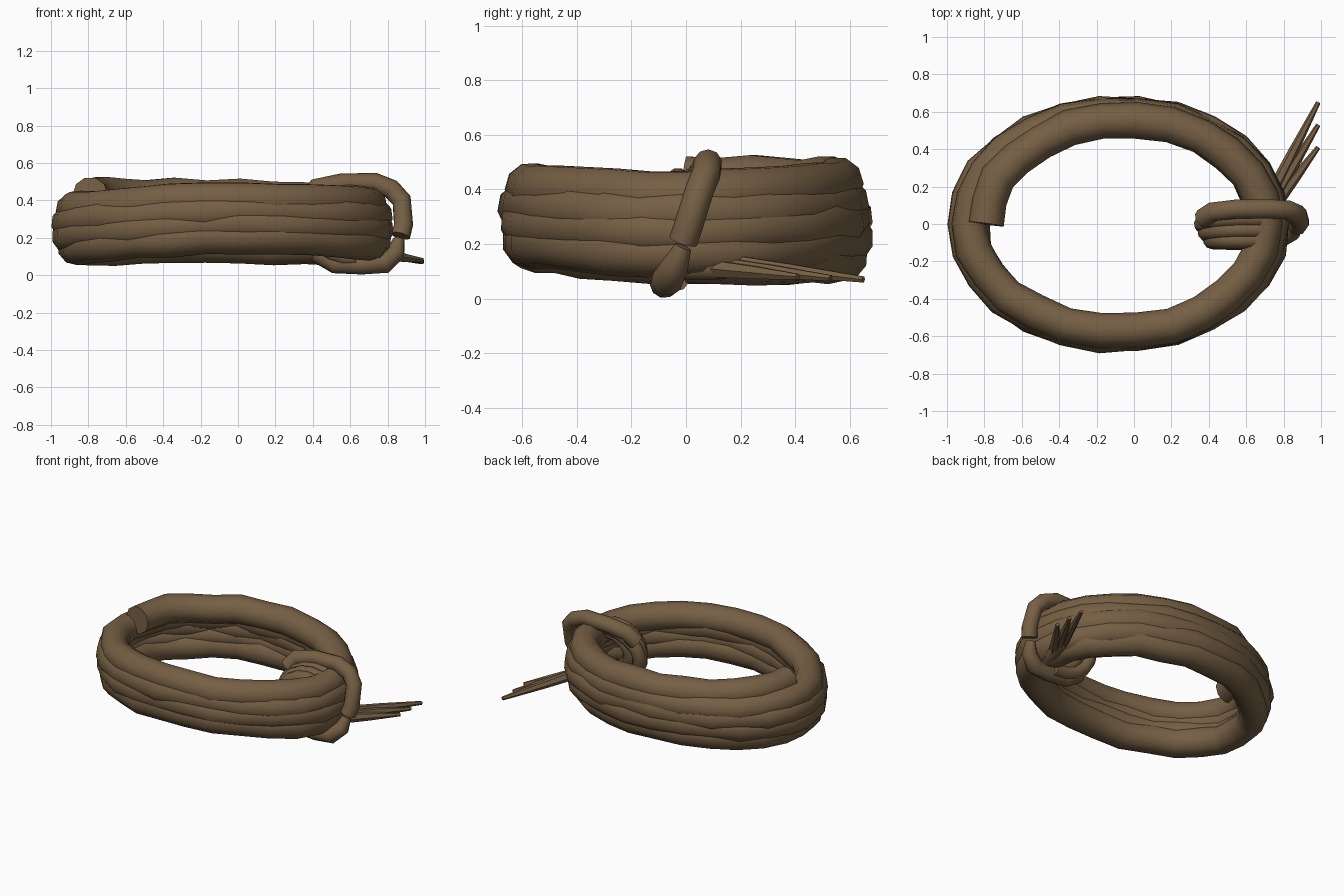
import bpy
import math
import random
from mathutils import Vector

random.seed(4)
if "Cube" in bpy.data.objects:
    bpy.data.objects.remove(bpy.data.objects["Cube"], do_unlink=True)

hemp = bpy.data.materials.new("rope_brown")
hemp.use_nodes = True
colour = (0.18, 0.115, 0.058, 1)
hemp.diffuse_color = colour
hemp.node_tree.nodes["Principled BSDF"].inputs["Base Color"].default_value = colour


def tube(name, points, radius, radii=None, sides=3, angle=50):
    """Sweep a round rope section along a path and turn it into a mesh."""
    curve = bpy.data.curves.new(name, "CURVE")
    curve.dimensions = "3D"
    curve.bevel_depth = radius
    curve.bevel_resolution = sides
    curve.use_fill_caps = True
    spline = curve.splines.new("POLY")
    spline.points.add(len(points) - 1)
    for i, p in enumerate(points):
        spline.points[i].co = (*p, 1)
        spline.points[i].radius = radii[i] if radii else 1
    obj = bpy.data.objects.new(name, curve)
    bpy.context.collection.objects.link(obj)
    bpy.ops.object.select_all(action="DESELECT")
    obj.select_set(True)
    bpy.context.view_layer.objects.active = obj
    bpy.ops.object.convert(target="MESH")
    obj = bpy.context.object
    obj.name = name
    obj.data.materials.clear()
    obj.data.materials.append(hemp)
    bpy.ops.object.shade_smooth_by_angle(angle=math.radians(angle))


# Main coil: a descending oval helix, bulging at mid height and sagging at both ends
turns, per_turn = 4.5, 26
path, radii = [], []
for i in range(int(turns * per_turn) + 1):
    t = i / per_turn
    angle = math.pi - t * math.tau
    z = 0.437 - 0.066 * t
    bulge = max(0, 1 - ((z - 0.28) / 0.14) ** 2)
    off = random.uniform(-0.008, 0.008) - 0.05 * max(0, 1 - 3 * t)
    sag = 0.03 * min(1, 2 * t) * math.cos(angle) ** 2 - 0.015 * max(0, -math.sin(angle))
    path.append((-0.08 + (0.765 + 0.06 * bulge + off) * math.cos(angle),
                 (0.565 + 0.028 * bulge + off) * math.sin(angle),
                 max(0.15, z - sag) + random.uniform(-0.008, 0.008)))
    radii.append(random.uniform(0.96, 1.03))
tube("coiled_rope", path, 0.096, radii)

# Binding strand: over the top, down the outside and under the coil
binding = [(0.37, 0.03, 0.40), (0.42, 0.065, 0.465), (0.55, 0.08, 0.49),
           (0.73, 0.08, 0.495), (0.82, 0.075, 0.46), (0.875, 0.05, 0.40),
           (0.885, 0.01, 0.27), (0.87, -0.01, 0.21)]
tube("binding_strand", binding, 0.053)
under = [(0.86, -0.01, 0.19), (0.845, -0.04, 0.12), (0.78, -0.07, 0.065),
         (0.66, -0.08, 0.055), (0.52, -0.07, 0.06), (0.42, -0.05, 0.12)]
tube("binding_under_strand", under, 0.053, [0.6, 0.95, 1.1, 1, 1, 1])

# Inner wraps: nested loops hugging the inside of the coil, gathered underneath
for k, (reach, side) in enumerate([(0.235, 0.03), (0.215, -0.03), (0.185, -0.085),
                                   (0.15, 0.01), (0.12, -0.05)]):
    loop = []
    for j in range(11):
        a = math.radians(70 + j * 21)
        up = 0.5 + 0.5 * math.sin(a)
        rise = 0.17 if a < math.pi else 0.2
        loop.append((0.60 + reach * math.cos(a),
                     side * up + (side * 0.5 - 0.05) * (1 - up),
                     0.27 + rise * (reach / 0.235) ** 0.5 * math.sin(a)))
    tube("inner_wrap_%d" % (k + 1), loop, 0.046)

# Frayed end: short stub splitting into tapered fibres
tube("rope_end_stub", [(0.70, -0.02, 0.12), (0.74, 0.10, 0.115), (0.77, 0.2, 0.115)],
     0.055, [1, 0.9, 0.6])
for k, tip in enumerate([(0.985, 0.65, 0.07), (0.985, 0.53, 0.075), (0.985, 0.41, 0.08)]):
    root = Vector((0.72 + 0.012 * k, 0.13 - 0.02 * k, 0.135 - 0.012 * k))
    end = Vector(tip)
    pts = [root, root.lerp(end, 0.5), end]
    tube("frayed_fibre_%d" % (k + 1), pts, 0.036, [1, 0.75, 0.35], sides=1, angle=30)
